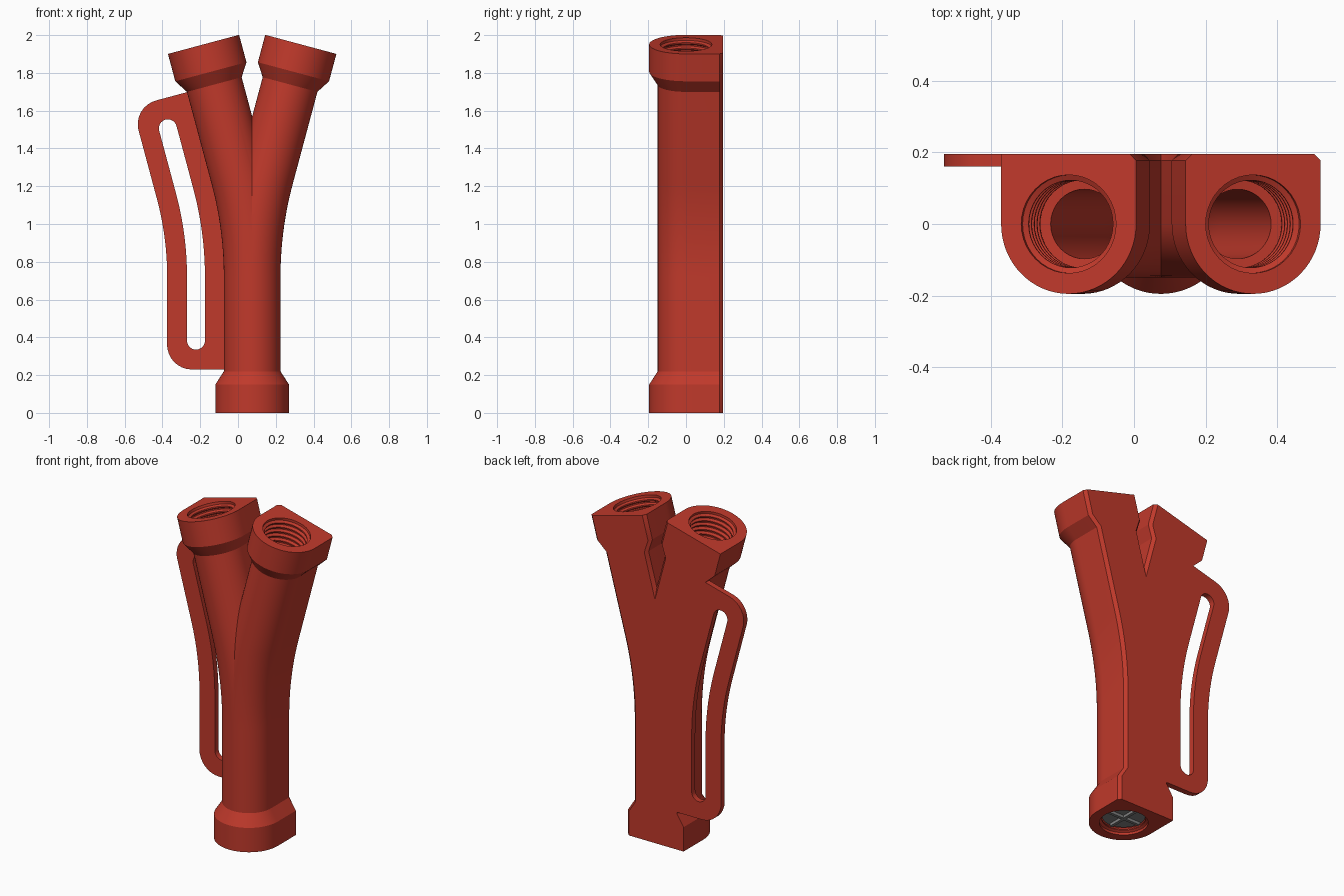
import bpy, bmesh, math

if "Cube" in bpy.data.objects:
    bpy.data.objects.remove(bpy.data.objects["Cube"])

CX = 0.075            # x of the stem axis
BACK = 0.195          # y of the flat back
S0, R, TILT = 0.72, 2.05, math.radians(15)
S1 = S0 + R * TILT    # end of the bend
TOP = S1 + 0.725      # end of the arm


def material(name, color):
    m = bpy.data.materials.new(name)
    m.diffuse_color = (*color, 1)
    m.use_nodes = True
    m.node_tree.nodes["Principled BSDF"].inputs["Base Color"].default_value = m.diffuse_color
    return m


RED = material("red plastic", (0.527, 0.041, 0.024))
GREY = material("grey metal", (0.22, 0.22, 0.22))


def path_point(s, u):
    """Point at length s along the bent axis, offset u outwards: (x, z)."""
    t = min(max((s - S0) / R, 0), TILT)
    x, z = R * (1 - math.cos(t)), R * math.sin(t) + min(s, S0)
    if s > S1:
        x += (s - S1) * math.sin(t)
        z += (s - S1) * math.cos(t)
        z += 0.0
    elif s > S0:
        z = S0 + R * math.sin(t)
    return x + u * math.cos(t), z - u * math.sin(t)


def d_section(chamfer):
    """Round front, flat back with chamfered corners."""
    def section(r):
        arc = [(-r * math.cos(math.pi * i / 32), -r * math.sin(math.pi * i / 32)) for i in range(33)]
        c = 0.018
        right = [(r, BACK - c), (r - c, BACK)] if chamfer else [(r, BACK)]
        return arc + right + [(-r + c, BACK), (-r, BACK - c)]
    return section


def round_section(r):
    return [(r * math.cos(math.tau * i / 40), r * math.sin(math.tau * i / 40)) for i in range(40)]


def add_half(bm, section, stations, side):
    """Loft one arm along the path, trimmed at the centre plane."""
    half = bmesh.new()
    rings = []
    for s, r in stations:
        ring = []
        for u, y in section(r):
            x, z = path_point(s, u)
            ring.append(half.verts.new((x, y, z)))
        rings.append(ring)
    n = len(rings[0])
    for a, b in zip(rings, rings[1:]):
        for i in range(n):
            j = (i + 1) % n
            half.faces.new((a[i], a[j], b[j], b[i]))
    half.faces.new(rings[0])
    half.faces.new(rings[-1])
    geom = half.verts[:] + half.edges[:] + half.faces[:]
    bmesh.ops.bisect_plane(half, geom=geom, dist=1e-6, plane_co=(0, 0, 0),
                           plane_no=(1, 0, 0), clear_inner=True)
    for v in half.verts:
        v.co.x = CX + side * v.co.x
    temp = bpy.data.meshes.new("half")
    half.to_mesh(temp)
    half.free()
    bm.from_mesh(temp)
    bpy.data.meshes.remove(temp)


def finish(bm, name, mat):
    bmesh.ops.remove_doubles(bm, verts=bm.verts[:], dist=1e-5)
    bmesh.ops.recalc_face_normals(bm, faces=bm.faces[:])
    mesh = bpy.data.meshes.new(name)
    bm.to_mesh(mesh)
    bm.free()
    mesh.materials.append(mat)
    ob = bpy.data.objects.new(name, mesh)
    bpy.context.collection.objects.link(ob)
    return ob


def smooth(ob, angle=25):
    bpy.ops.object.select_all(action='DESELECT')
    ob.select_set(True)
    bpy.context.view_layer.objects.active = ob
    bpy.ops.object.shade_smooth_by_angle(angle=math.radians(angle))


bend = [S0 + (S1 - S0) * i / 14 for i in range(15)]

# Forked body with collars at all three ends
stations = [(0, 0.195), (0.15, 0.195), (0.22, 0.15)] + [(s, 0.15) for s in bend]
stations += [(TOP - 0.22, 0.15), (TOP - 0.15, 0.195), (TOP, 0.195)]
bm = bmesh.new()
add_half(bm, d_section(True), stations, 1)
add_half(bm, d_section(False), stations, -1)
body = finish(bm, "forked_body", RED)

# Bore with threaded sockets
thread = [(-0.01, 0.137)]
for i in range(5):
    z = 0.015 + i * 0.03
    thread += [(z, 0.137), (z + 0.008, 0.122), (z + 0.015, 0.122), (z + 0.023, 0.137)]
thread += [(0.165, 0.137), (0.168, 0.097)]
bore = thread + [(s, 0.097) for s in bend] + [(TOP - s, r) for s, r in reversed(thread)]
bm = bmesh.new()
for side in (1, -1):
    add_half(bm, round_section, bore, side)
cutter = finish(bm, "bore_cutter", RED)
cutter.hide_render = True

mod = body.modifiers.new("bore", 'BOOLEAN')
mod.operation = 'DIFFERENCE'
mod.solver = 'EXACT'
mod.object = cutter
bpy.context.view_layer.objects.active = body
bpy.ops.object.modifier_apply(modifier=mod.name)
bpy.data.objects.remove(cutter)
smooth(body)

# Slotted side handle following the left arm
LO, HI, CORNER = 0.23, 1.76, 0.13
SLOT_LO, SLOT_HI, SLOT_R, MID = 0.335, 1.649, 0.0475, 0.2975


def round_in(d, r):
    """Width of a rounded end of radius r at distance d from its tip."""
    d = min(max(d, 0), r)
    return math.sqrt(max(r * r - (r - d) ** 2, 0))


ease = [1 - math.cos(math.pi / 2 * i / 8) for i in range(9)]
rows = set(bend)
for e in ease:
    rows |= {LO + CORNER * e, HI - CORNER * e, SLOT_LO + SLOT_R * e, SLOT_HI - SLOT_R * e}
bm = bmesh.new()
grid = []
for s in sorted(rows):
    h = round_in(min(s - SLOT_LO, SLOT_HI - s), SLOT_R)
    outer = 0.45 - CORNER + round_in(min(s - LO, HI - s), CORNER)
    line = []
    for u in (0.148, MID - h, MID + h, outer):
        x, z = path_point(s, u)
        line.append(bm.verts.new((CX - x, BACK, z)))
    grid.append(line)
for a, b in zip(grid, grid[1:]):
    for i in (0, 2):
        bm.faces.new((a[i], a[i + 1], b[i + 1], b[i]))
bmesh.ops.remove_doubles(bm, verts=bm.verts[:], dist=1e-5)
new = bmesh.ops.extrude_face_region(bm, geom=bm.faces[:], use_keep_orig=True)["geom"]
for v in new:
    if isinstance(v, bmesh.types.BMVert):
        v.co.y -= 0.035
handle = finish(bm, "side_handle", RED)
smooth(handle)

# Metal insert in the bottom socket: disc with a cross of ribs
bpy.ops.mesh.primitive_cylinder_add(vertices=40, radius=0.121, depth=0.02, location=(CX, 0, 0.05))
insert = bpy.context.object
insert.name = "socket_insert"
insert.data.materials.append(GREY)
smooth(insert)
for name, size in (("insert_rib_wide", (0.22, 0.018, 0.02)), ("insert_rib_deep", (0.018, 0.22, 0.02))):
    bpy.ops.mesh.primitive_cube_add(size=1, location=(CX, 0, 0.033))
    rib = bpy.context.object
    rib.name = name
    rib.scale = size
    rib.data.materials.append(GREY)
